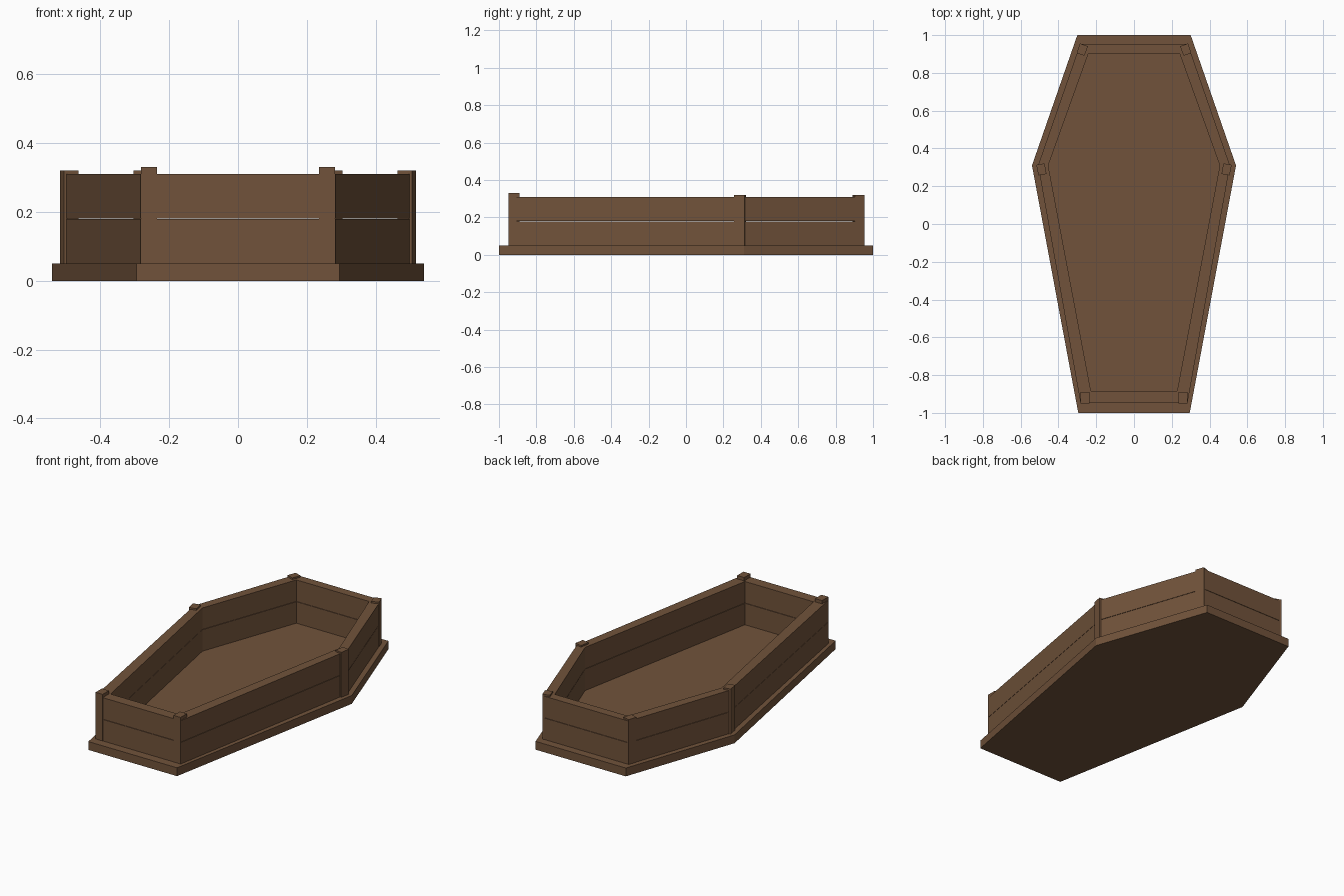
import bpy, bmesh, math

if "Cube" in bpy.data.objects:
    bpy.data.objects.remove(bpy.data.objects["Cube"])

wood = bpy.data.materials.new("brown_wood")
wood.diffuse_color = (0.165, 0.086, 0.043, 1)
wood.use_nodes = True
wood.node_tree.nodes["Principled BSDF"].inputs["Base Color"].default_value = wood.diffuse_color


def prism(name, outline, z0, z1):
    """Extrude a closed xy outline between two heights."""
    bm = bmesh.new()
    face = bm.faces.new([bm.verts.new((x, y, z0)) for x, y in outline])
    ext = bmesh.ops.extrude_face_region(bm, geom=[face])
    for v in ext["geom"]:
        if isinstance(v, bmesh.types.BMVert):
            v.co.z = z1
    bmesh.ops.recalc_face_normals(bm, faces=bm.faces)
    mesh = bpy.data.meshes.new(name)
    bm.to_mesh(mesh)
    bm.free()
    mesh.materials.append(wood)
    obj = bpy.data.objects.new(name, mesh)
    bpy.context.collection.objects.link(obj)
    return obj


def hexagon(front, middle, back):
    """Mirror three right-hand corners into a coffin-shaped outline."""
    right = [front, middle, back]
    return right + [(-x, y) for x, y in reversed(right)]


# Base slab
prism("base_slab", hexagon((0.295, -1), (0.54, 0.31), (0.30, 1)), 0, 0.05)

# Walls: two stacked planks per side, with a hairline seam between them
outer = hexagon((0.283, -0.948), (0.508, 0.31), (0.285, 0.953))
inner = hexagon((0.228, -0.885), (0.454, 0.31), (0.242, 0.90))
sides = ["right_long", "right_short", "back", "left_short", "left_long", "front"]
for i, side in enumerate(sides):
    j = (i + 1) % 6
    outline = [outer[i], outer[j], inner[j], inner[i]]
    prism(side + "_lower_plank", outline, 0.05, 0.179)
    prism(side + "_upper_plank", outline, 0.181, 0.31)

# Corner posts: x, y, width, depth, turn in degrees, top height
posts = {
    "front_post": (0.259, -0.919, 0.047, 0.06, 0, 0.33),
    "middle_post": (0.490, 0.289, 0.044, 0.057, -11, 0.32),
    "back_post": (0.274, 0.923, 0.044, 0.054, 19, 0.32),
}
for name, (x, y, w, d, turn, top) in posts.items():
    c, s = math.cos(math.radians(turn)), math.sin(math.radians(turn))
    corners = [(-w / 2, -d / 2), (w / 2, -d / 2), (w / 2, d / 2), (-w / 2, d / 2)]
    for label, sign in (("right_", 1), ("left_", -1)):
        outline = [(sign * (x + c * a - s * b), y + s * a + c * b) for a, b in corners]
        prism(label + name, outline, 0.05, top)
